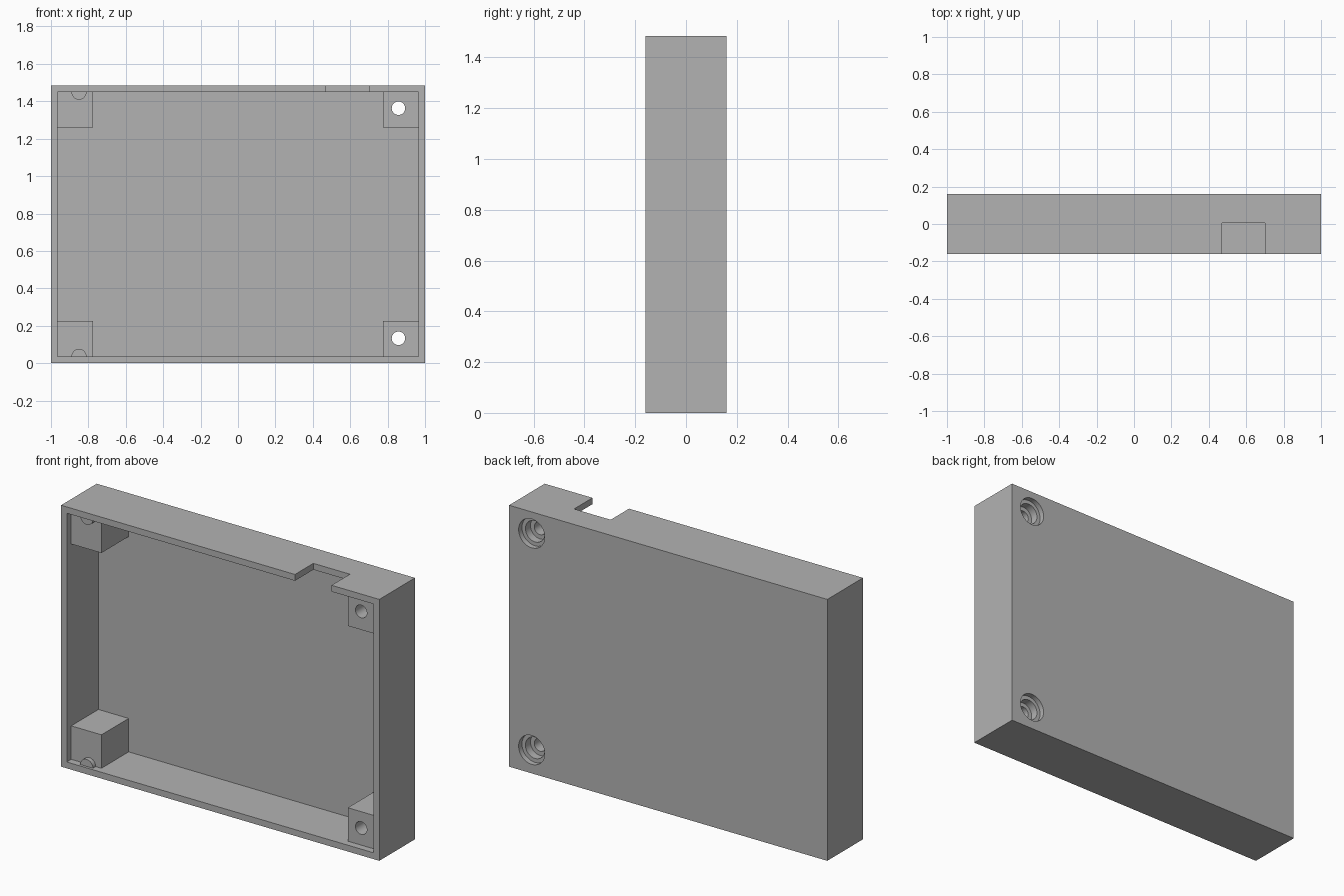
import bpy
import bmesh
import math
from mathutils import Matrix

cube = bpy.data.objects.get("Cube")
if cube:
    bpy.data.objects.remove(cube, do_unlink=True)

W, D, H = 1.0, 0.16, 1.485      # half width, half depth, height
T = 0.036                       # wall thickness
POST_FRONT = -0.12              # posts sit below the rim
POST = 0.19                     # post side length

grey = bpy.data.materials.new("Plain grey")
grey.use_nodes = True
colour = (0.45, 0.45, 0.45, 1)
grey.diffuse_color = colour
grey.node_tree.nodes["Principled BSDF"].inputs["Base Color"].default_value = colour


def make_object(name, bm):
    bmesh.ops.recalc_face_normals(bm, faces=bm.faces)
    mesh = bpy.data.meshes.new(name)
    bm.to_mesh(mesh)
    bm.free()
    mesh.materials.append(grey)
    obj = bpy.data.objects.new(name, mesh)
    bpy.context.collection.objects.link(obj)
    return obj


def box(name, x, y, z):
    """Box from (min, max) ranges."""
    bm = bmesh.new()
    size = [r[1] - r[0] for r in (x, y, z)]
    mid = [(r[0] + r[1]) / 2 for r in (x, y, z)]
    bmesh.ops.create_cube(bm, size=1, matrix=Matrix.Translation(mid) @ Matrix.Diagonal((*size, 1)))
    return make_object(name, bm)


def prism(name, profile, y0, y1):
    """Extrude an (x, z) profile along y."""
    bm = bmesh.new()
    face = bm.faces.new([bm.verts.new((x, y0, z)) for x, z in profile])
    new = bmesh.ops.extrude_face_region(bm, geom=[face])["geom"]
    verts = [v for v in new if isinstance(v, bmesh.types.BMVert)]
    bmesh.ops.translate(bm, verts=verts, vec=(0, y1 - y0, 0))
    return make_object(name, bm)


def arc(x, z, r, start, end, steps):
    angles = [math.radians(start + (end - start) * i / steps) for i in range(steps + 1)]
    return [(x + r * math.cos(a), z + r * math.sin(a)) for a in angles]


def combine(target, tool, operation):
    """Apply a boolean and discard the tool."""
    mod = target.modifiers.new(tool.name, "BOOLEAN")
    mod.object = tool
    mod.operation = operation
    mod.solver = "EXACT"
    bpy.context.view_layer.objects.active = target
    bpy.ops.object.modifier_apply(modifier=mod.name)
    bpy.data.objects.remove(tool, do_unlink=True)


# Hollow tray, open at the front
tray = box("enclosure_tray", (-W, W), (-D, D), (0, H))
combine(tray, box("cavity", (T - W, W - T), (-D - 0.1, D - T), (T, H - T)), "DIFFERENCE")

# Cable notch in the top wall
combine(tray, box("notch", (0.47, 0.70), (-D - 0.1, 0.005), (H - 2 * T, H + 0.1)), "DIFFERENCE")

# Corner posts, sunk halfway into the walls
for side in (-1, 1):
    x = sorted((side * (W - T / 2), side * (W - T - POST)))
    for z in ((T / 2, T + POST), (H - T - POST, H - T / 2)):
        combine(tray, box("corner_post", x, (POST_FRONT, D - T / 2), z), "UNION")

# Half-round locating nubs on the right side of the rim
for base, up in ((T, 1), (H - T, -1)):
    profile = arc(-0.85, base, 0.04, 0, 180 * up, 20)
    sunk = base - up * T / 2
    profile += [(-0.89, sunk), (-0.81, sunk)]
    combine(tray, prism("locating_nub", profile, -0.145, POST_FRONT + 0.01), "UNION")

# Stepped screw bores through the left posts, widest at the back
for z in (0.133, 1.363):
    for radius, front in ((0.082, D - 0.03), (0.06, D - 0.075), (0.036, -D - 0.1)):
        circle = arc(0.858, z, radius, 0, 360, 48)[:-1]
        combine(tray, prism("screw_bore", circle, front, D + 0.1), "DIFFERENCE")

bpy.ops.object.select_all(action="DESELECT")
tray.select_set(True)
bpy.context.view_layer.objects.active = tray
bpy.ops.object.shade_smooth_by_angle(angle=math.radians(30))
